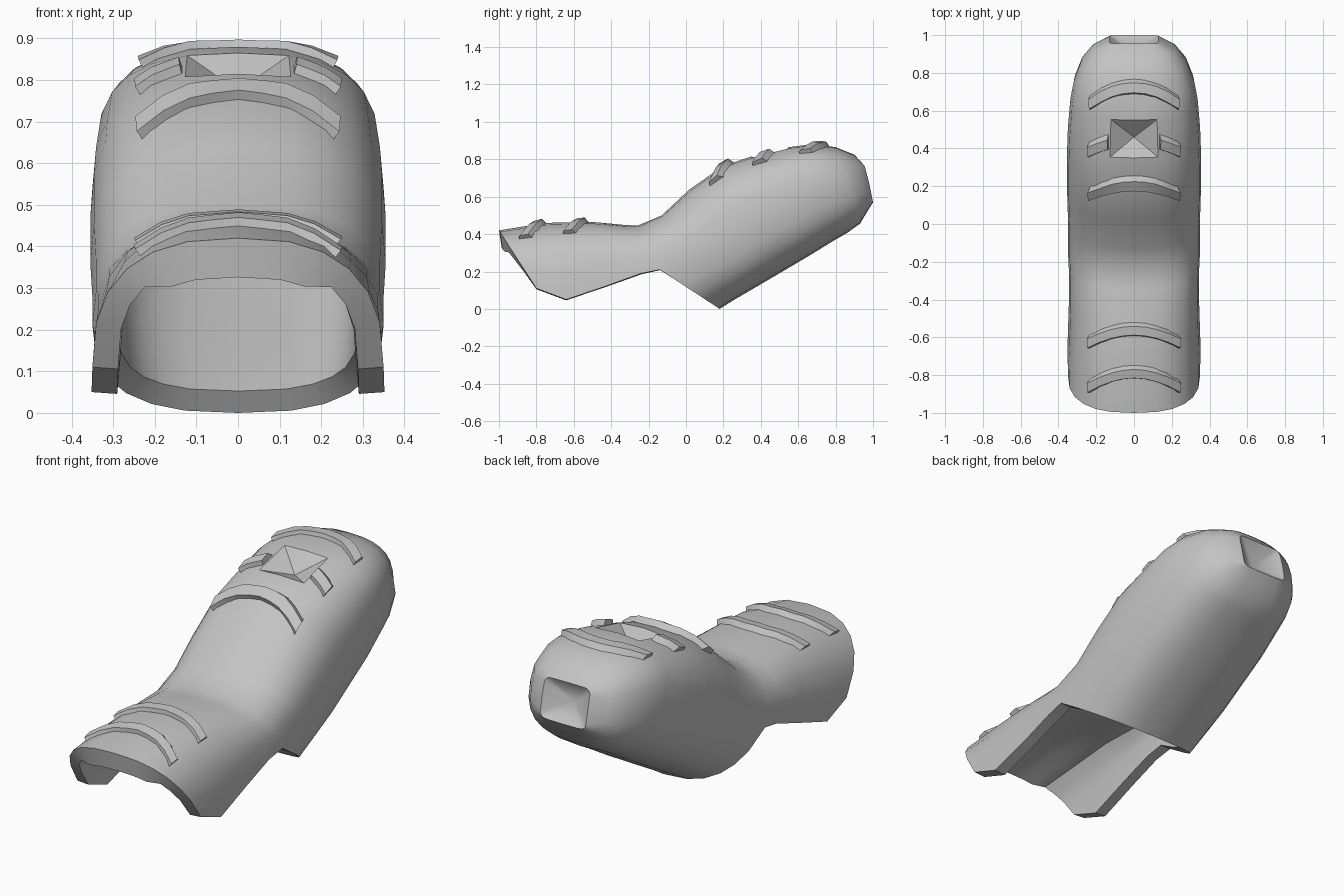
import bpy, bmesh, math
from mathutils import Vector
from mathutils.bvhtree import BVHTree

if "Cube" in bpy.data.objects:
    bpy.data.objects.remove(bpy.data.objects["Cube"])

grey = bpy.data.materials.new("plain_grey")
grey.use_nodes = True
grey.diffuse_color = (0.55, 0.55, 0.55, 1)
grey.node_tree.nodes["Principled BSDF"].inputs["Base Color"].default_value = grey.diffuse_color


def finish(bm, name):
    """Turn a bmesh into a selected, active object."""
    bmesh.ops.recalc_face_normals(bm, faces=bm.faces)
    mesh = bpy.data.meshes.new(name)
    bm.to_mesh(mesh)
    bm.free()
    mesh.materials.append(grey)
    obj = bpy.data.objects.new(name, mesh)
    bpy.context.collection.objects.link(obj)
    bpy.ops.object.select_all(action='DESELECT')
    obj.select_set(True)
    bpy.context.view_layer.objects.active = obj
    return obj


# Sections: half width, roundness, then (y, z) of the top, widest point and underside
SECTIONS = [
    (.35, .78, (-1, .42), (-.8, .11), None),
    (.352, .75, (-.75, .46), (-.64, .05), None),
    (.345, .75, (-.5, .465), (-.42, .125), None),
    (.345, .75, (-.34, .45), (-.24, .19), None),
    (.35, .75, (-.26, .445), (-.14, .21), (.18, 0)),
    (.35, .75, (-.13, .5), (.04, .28), (.26, .05)),
    (.355, .75, (.02, .64), (.2, .36), (.38, .12)),
    (.355, .75, (.2, .765), (.37, .47), (.55, .22)),
    (.35, .75, (.35, .815), (.51, .54), (.66, .285)),
    (.337, .75, (.55, .865), (.66, .635), (.79, .365)),
    (.32, .75, (.67, .88), (.75, .66), (.86, .405)),
    (.28, .75, (.8, .865), (.86, .67), (.93, .455)),
    (.22, .72, (.9, .825), (.94, .67), (.975, .53)),
    (.13, .25, (.955, .765), (.98, .67), (1, .57)),
]
SEG = 24
QUARTER = SEG // 4
RECESS = 8      # section where the top recess starts


def section_point(section, k):
    w, power, top, mid, low = section
    a = math.tau * k / SEG
    s, c = math.sin(a), math.cos(a)
    s, c = (0 if abs(v) < 1e-6 else v for v in (s, c))
    x = math.copysign(abs(s) ** power, s) * w
    end = top if c >= 0 else low
    y, z = Vector(mid).lerp(Vector(end), abs(c) ** power)
    return x, y, z


# Sleeve: an open arch in front running into a closed rounded tube
bm = bmesh.new()
rings = []
for sec in SECTIONS:
    span = range(-QUARTER, SEG - QUARTER) if sec[4] else range(-QUARTER, QUARTER + 1)
    rings.append({k % SEG: bm.verts.new(section_point(sec, k)) for k in span})
for j, (r, q) in enumerate(zip(rings, rings[1:])):
    for k in range(SEG):
        n = (k + 1) % SEG
        in_recess = j == RECESS and k in (0, SEG - 1)
        if k in r and n in r and not in_recess:
            bm.faces.new((r[k], r[n], q[n], q[k]))


def fan(loop, apex):
    tip = bm.verts.new(apex)
    for u, v in zip(loop, loop[1:] + loop[:1]):
        bm.faces.new((u, v, tip))


# Pyramid recesses on the top and in the rounded end
r, q = rings[RECESS], rings[RECESS + 1]
fan([r[SEG - 1], r[0], r[1], q[1], q[0], q[SEG - 1]], (0, .46, .775))
fan([rings[-1][k] for k in range(SEG)], (0, .9, .65))
bmesh.ops.recalc_face_normals(bm, faces=bm.faces)
surface = BVHTree.FromBMesh(bm)
sleeve = finish(bm, "sleeve")

# Wall, thicker along the crown of the arch
group = sleeve.vertex_groups.new(name="wall_weight")
for v in sleeve.data.vertices:
    crown = v.co.y < -.2 and abs(v.co.x) < .22
    group.add([v.index], 1 if crown else .65, 'REPLACE')
wall = sleeve.modifiers.new("wall", 'SOLIDIFY')
wall.thickness = .095
wall.offset = -1
wall.vertex_group = group.name
bpy.ops.object.modifier_apply(modifier=wall.name)
bpy.ops.object.shade_smooth_by_angle(angle=math.radians(32))


def band(name, x0, x1, y_mid, drop, width, height=.025, steps=8):
    """A raised crescent following the top of the sleeve."""
    bm = bmesh.new()
    loops = []
    for i in range(steps + 1):
        x = x0 + (x1 - x0) * i / steps
        y = y_mid - drop * (x / .24) ** 2
        loop = []
        for dy, lift in ((-.5, -.02), (-.42, height * .8), (.1, height), (.5, -.02)):
            yy = y + dy * width
            hit, normal, _, _ = surface.ray_cast(Vector((x, yy, 3)), Vector((0, 0, -1)))
            if normal.z < 0:
                normal = -normal
            loop.append(bm.verts.new(hit + normal * lift))
        loops.append(loop)
    for a, b in zip(loops, loops[1:]):
        for k in range(4):
            bm.faces.new((a[k], a[(k + 1) % 4], b[(k + 1) % 4], b[k]))
    bm.faces.new(loops[0])
    bm.faces.new(loops[-1])
    finish(bm, name)
    bpy.ops.object.shade_smooth_by_angle(angle=math.radians(32))


band("front_lip_band", -.235, .235, -.775, .08, .09)
band("front_rear_band", -.235, .235, -.55, .07, .09)
band("lower_top_band", -.23, .23, .225, .06, .09, .03)
band("upper_top_band", -.23, .23, .735, .09, .1)

# Short broken bands beside the top recess
for side, sx in (("left", 1), ("right", -1)):
    band(side + "_short_band", sx * .135, sx * .235, .46, .06, .1, .028, 3)
